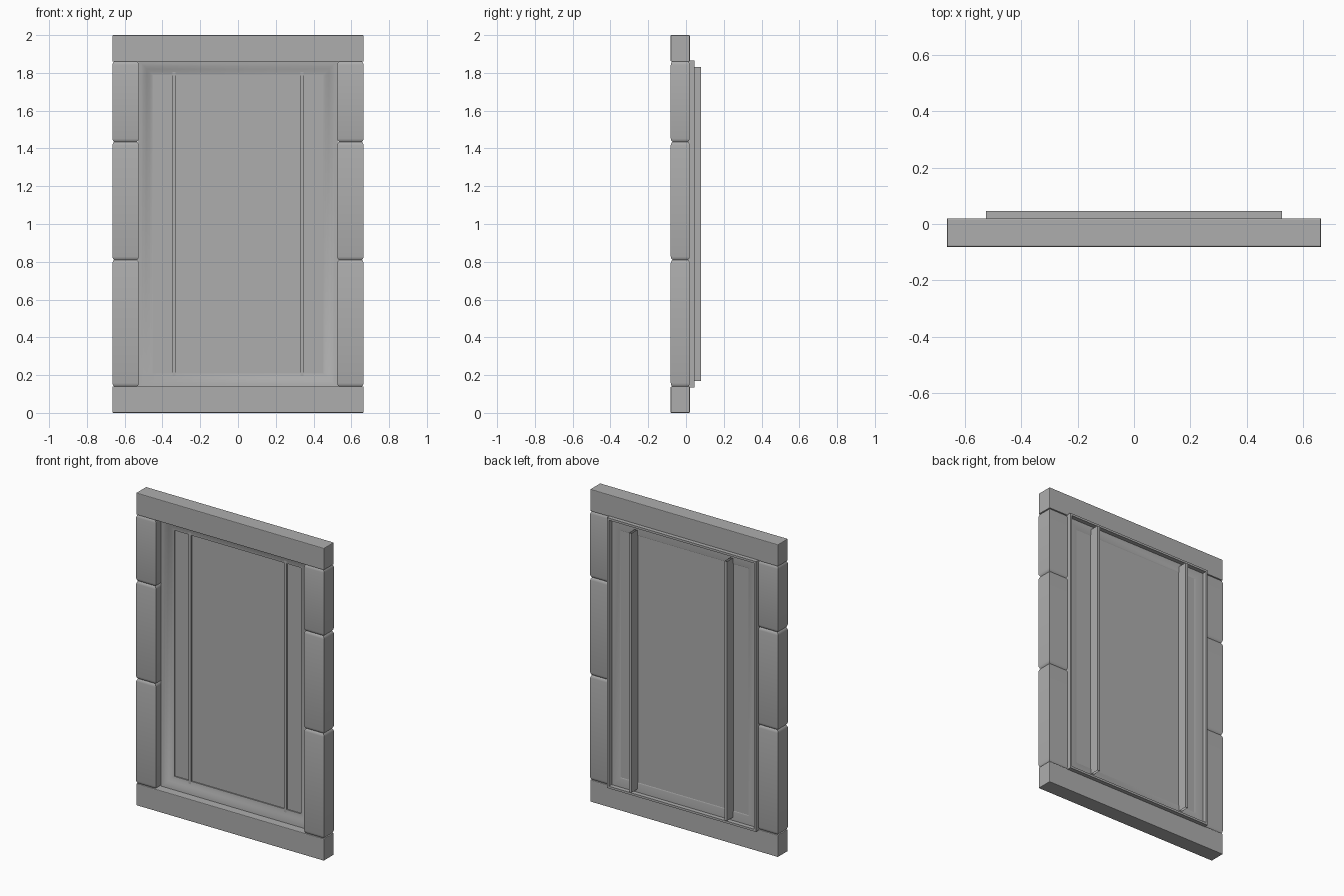
import bpy, bmesh

old = bpy.data.objects.get("Cube")
if old:
    bpy.data.objects.remove(old, do_unlink=True)

GREY = (0.42, 0.42, 0.42, 1)
mat = bpy.data.materials.new("plain grey")
mat.use_nodes = True
mat.diffuse_color = GREY
mat.node_tree.nodes["Principled BSDF"].inputs["Base Color"].default_value = GREY

W, H = 0.665, 2.0              # half width and height of the frame
FRONT, BACK = -0.081, 0.02     # depth of the frame
RAIL = 0.14                    # width of the frame members


def loft(name, rings, caps=True, closed=False, smooth=True):
    """Skin a list of four-point rings into one object."""
    bm = bmesh.new()
    rows = [[bm.verts.new(p) for p in ring] for ring in rings]
    pairs = list(zip(rows, rows[1:]))
    if closed:
        pairs.append((rows[-1], rows[0]))
    for a, b in pairs:
        for i in range(4):
            j = (i + 1) % 4
            bm.faces.new((a[i], a[j], b[j], b[i]))
    if caps:
        bm.faces.new(rows[0])
        bm.faces.new(rows[-1])
    bmesh.ops.recalc_face_normals(bm, faces=bm.faces)
    mesh = bpy.data.meshes.new(name)
    bm.to_mesh(mesh)
    bm.free()
    obj = bpy.data.objects.new(name, mesh)
    bpy.context.collection.objects.link(obj)
    mesh.materials.append(mat)
    if smooth:
        bpy.ops.object.select_all(action="DESELECT")
        obj.select_set(True)
        bpy.context.view_layer.objects.active = obj
        bpy.ops.object.shade_smooth_by_angle(angle=0.7)
    return obj


def level(x0, x1, y0, y1, z, d=0.0):
    """Horizontal rectangle inset by d."""
    return [(x0 + d, y0 + d, z), (x1 - d, y0 + d, z),
            (x1 - d, y1 - d, z), (x0 + d, y1 - d, z)]


def box(name, x0, x1, y0, y1, z0, z1, caps=True):
    return loft(name, [level(x0, x1, y0, y1, z) for z in (z0, z1)], caps, smooth=False)


# Top and bottom rails with slightly softened edges
for name, z0 in (("bottom_rail", 0), ("top_rail", H - RAIL)):
    rail = box(name, -W, W, FRONT, BACK, z0, z0 + RAIL)
    soft = rail.modifiers.new("soft edges", "BEVEL")
    soft.width = 0.004
    soft.segments = 2

# Side stiles, each stacked from three blocks with rounded ends
EASE = ((0, 0.009), (0.004, 0.005), (0.01, 0.002), (0.018, 0))
JOINTS = (RAIL, 0.81, 1.435, H - RAIL)
for side, x0 in (("right", -W), ("left", W - RAIL)):
    for part, z0, z1 in zip(("lower", "middle", "upper"), JOINTS, JOINTS[1:]):
        steps = [(z0 + h, d) for h, d in EASE] + [(z1 - h, d) for h, d in reversed(EASE)]
        loft(f"{side}_stile_{part}",
             [level(x0, x0 + RAIL, FRONT, BACK, z, d) for z, d in steps])

# Moulded sash: a section (inset, depth) carried round the opening
SECTION = ((0, 0.046), (0.014, 0.046), (0.014, 0.018), (0.07, 0.018), (0.078, 0.012),
           (0.078, -0.002), (0.072, -0.002), (0.06, -0.006), (0.045, -0.013),
           (0.03, -0.021), (0.015, -0.026), (0, -0.028))
SW, SH, MID = 0.527, 0.865, H / 2


def upright(d, y):
    w, h = SW - d, SH - d
    return [(-w, y, MID - h), (w, y, MID - h), (w, y, MID + h), (-w, y, MID + h)]


loft("sash_moulding", [upright(d, y) for d, y in SECTION], caps=False, closed=True)

# Flat centre panel
box("centre_panel", -0.455, 0.455, 0.005, 0.014, 0.21, 1.79)

# Two open-ended upright bars that run through the panel
for side, x in (("right", -0.338), ("left", 0.338)):
    box(f"{side}_bar", x - 0.008, x + 0.008, -0.006, 0.08, 0.17, 1.83, caps=False)
